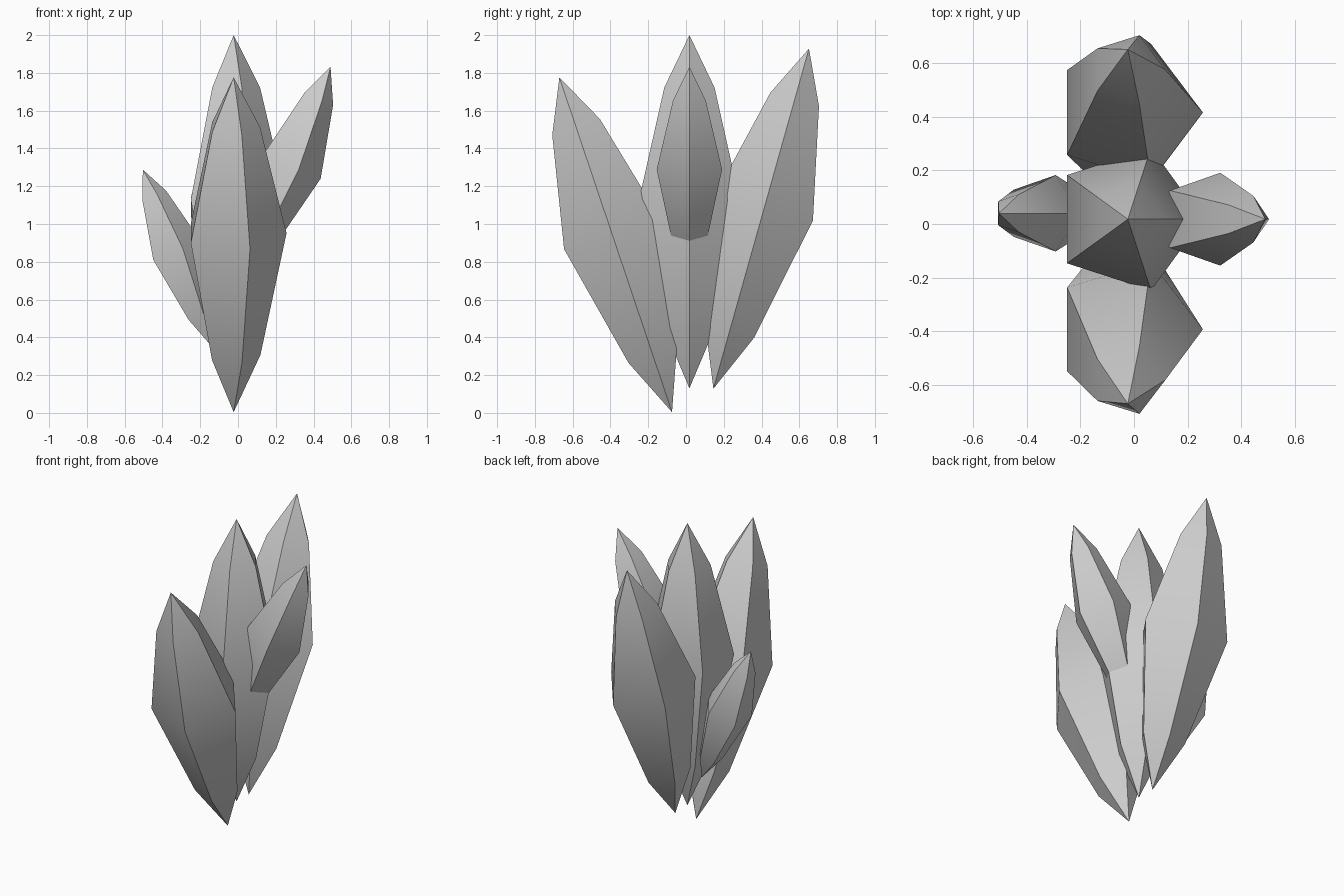
import bpy, bmesh
from math import sin, cos, pi, radians

if "Cube" in bpy.data.objects:
    bpy.data.objects.remove(bpy.data.objects["Cube"])

SIDES = 5
# crystal profile: (radius, height) of the three rings, then the tip height
RINGS = [(0.142, 0.32), (0.28, 1.0), (0.14, 1.592)]
LENGTH = 1.87


def crystal(name, base, scale=1.0, tilt_x=0.0, tilt_y=0.0):
    """Five-sided spindle standing on its lower point, with one corner facing +x."""
    bm = bmesh.new()
    bottom = bm.verts.new((0, 0, 0))
    rings = [[bm.verts.new((r * cos(2 * pi * i / SIDES), r * sin(2 * pi * i / SIDES), z))
              for i in range(SIDES)] for r, z in RINGS]
    tip = bm.verts.new((0, 0, LENGTH))
    for i in range(SIDES):
        j = (i + 1) % SIDES
        bm.faces.new((bottom, rings[0][j], rings[0][i]))
        for low, high in zip(rings, rings[1:]):
            bm.faces.new((low[i], low[j], high[j], high[i]))
        bm.faces.new((rings[-1][i], rings[-1][j], tip))
    mesh = bpy.data.meshes.new(name)
    bm.to_mesh(mesh)
    bm.free()
    obj = bpy.data.objects.new(name, mesh)
    bpy.context.collection.objects.link(obj)
    obj.location = base
    obj.scale = (scale,) * 3
    obj.rotation_euler = (radians(tilt_x), radians(tilt_y), 0)
    # smooth along the length, sharp along the corners
    bpy.ops.object.select_all(action='DESELECT')
    obj.select_set(True)
    bpy.context.view_layer.objects.active = obj
    bpy.ops.object.shade_smooth_by_angle(angle=radians(35))
    return obj


# three large crystals in a row from front to back
crystal("center_crystal", (-0.023, 0.018, 0.13))
crystal("front_crystal", (-0.023, -0.074, 0.004), tilt_x=18.6)
crystal("back_crystal", (-0.023, 0.145, 0.128), tilt_x=-15.7)

# two small crystals leaning out to the sides
crystal("right_crystal", (0.017, 0.018, 0.712), scale=0.65, tilt_y=22.9)
crystal("left_crystal", (-0.142, 0.04, 0.355), scale=0.535, tilt_y=-21.2)
